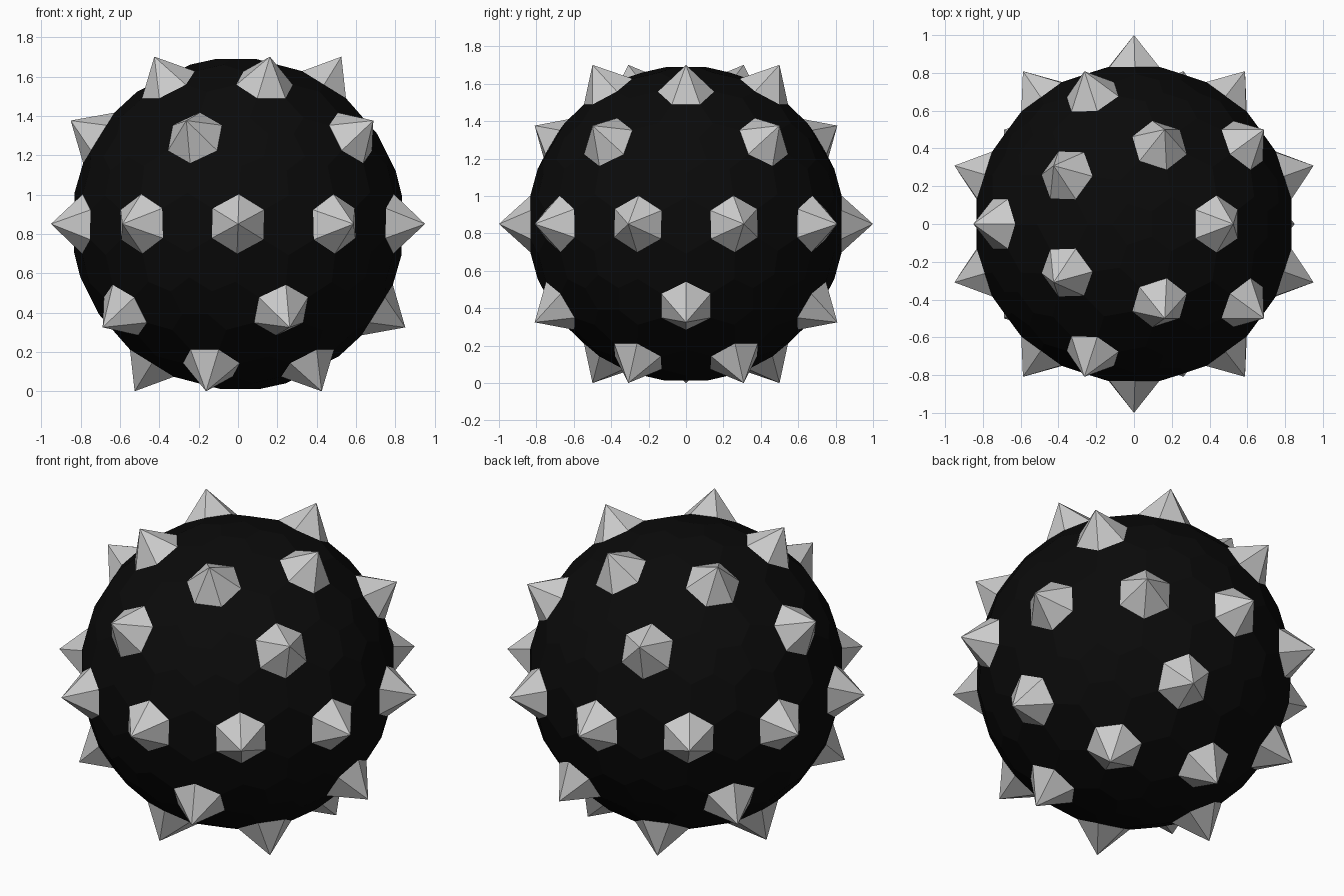
import bpy, bmesh, math
from mathutils import Vector

if "Cube" in bpy.data.objects:
    bpy.data.objects.remove(bpy.data.objects["Cube"])

BODY_R = 0.846     # radius of the faceted ball corners
TIP_R = 1.0        # radius of the spike tips
CENTRE = Vector((0, 0, 0.8507))


def icosphere(level):
    bm = bmesh.new()
    bmesh.ops.create_icosphere(bm, subdivisions=level, radius=1.0)
    bm.verts.ensure_lookup_table()
    return bm


def make_object(name, bm, material=None):
    bmesh.ops.recalc_face_normals(bm, faces=bm.faces[:])
    mesh = bpy.data.meshes.new(name)
    bm.to_mesh(mesh)
    bm.free()
    obj = bpy.data.objects.new(name, mesh)
    bpy.context.collection.objects.link(obj)
    if material:
        mesh.materials.append(material)
    return obj


def cell_corners(vert):
    """Corners of the pentagon or hexagon around a vertex, in order."""
    n = vert.co.normalized()
    u = n.orthogonal().normalized()
    w = n.cross(u)
    pts = [f.calc_center_median().normalized() for f in vert.link_faces]
    pts.sort(key=lambda p: math.atan2(p.dot(w), p.dot(u)))
    return [p * BODY_R + CENTRE for p in pts]


# The thirty spike directions are the edge middles of an icosahedron
base = icosphere(1)
spike_dirs = [((e.verts[0].co + e.verts[1].co) / 2).normalized() for e in base.edges]
base.free()

# Ball of pentagons and hexagons: dual of a subdivided icosphere
grid = icosphere(3)
ball, spikes = bmesh.new(), bmesh.new()
for v in grid.verts:
    corners = cell_corners(v)
    n = v.co.normalized()
    if any(n.dot(d) > 0.999 for d in spike_dirs):
        # Six-sided spike standing on its cell
        ring = [spikes.verts.new(c) for c in corners]
        tip = spikes.verts.new(n * TIP_R + CENTRE)
        for i, a in enumerate(ring):
            spikes.faces.new((a, ring[(i + 1) % len(ring)], tip))
    else:
        ball.faces.new([ball.verts.new(c) for c in corners])
grid.free()
bmesh.ops.remove_doubles(ball, verts=ball.verts[:], dist=0.0005)

black = bpy.data.materials.new("black")
black.diffuse_color = (0.003, 0.003, 0.003, 1)
black.use_nodes = True
black.node_tree.nodes["Principled BSDF"].inputs["Base Color"].default_value = black.diffuse_color
make_object("ball", ball, black)
make_object("spikes", spikes)
